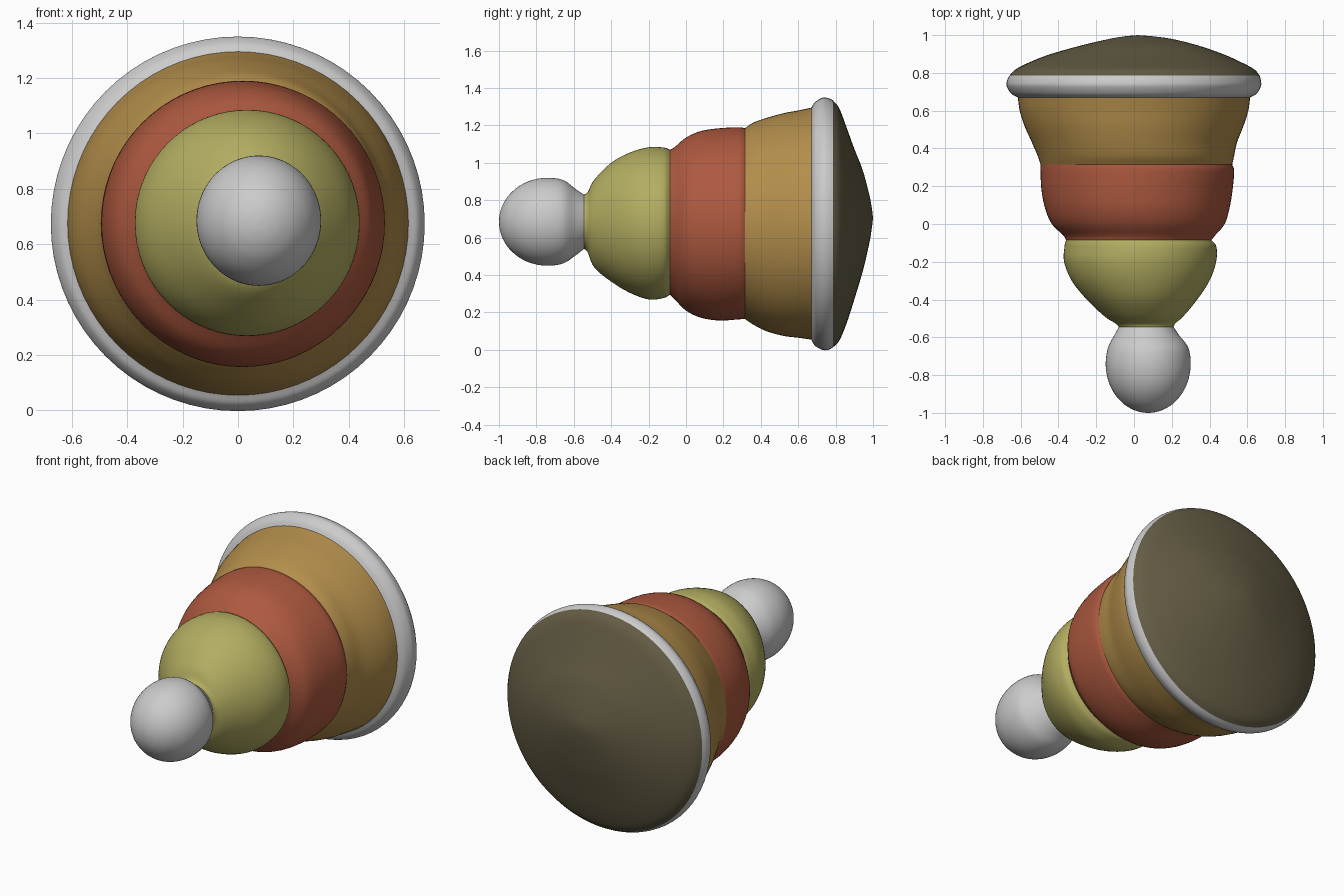
import bpy, bmesh, math
from mathutils import Vector

if "Cube" in bpy.data.objects:
    bpy.data.objects.remove(bpy.data.objects["Cube"])

SEG, SUB = 72, 5


def material(name, rgb):
    m = bpy.data.materials.new(name)
    m.diffuse_color = (*rgb, 1)
    m.use_nodes = True
    m.node_tree.nodes["Principled BSDF"].inputs["Base Color"].default_value = m.diffuse_color
    return m


def spline(pts):
    """Catmull-Rom smoothing of the section list."""
    v = [Vector(p) for p in pts]
    v = [2 * v[0] - v[1]] + v + [2 * v[-1] - v[-2]]
    out = []
    for i in range(1, len(v) - 2):
        a, b, c, d = v[i - 1:i + 3]
        for k in range(SUB):
            t = k / SUB
            out.append(0.5 * (2 * b + (c - a) * t + (2 * a - 5 * b + 4 * c - d) * t * t
                              + (3 * b - a - 3 * c + d) * t ** 3))
    return out + [v[-2]]


def loft(name, sections, mat=None, cap_start=None, cap_end=None):
    """Skin elliptical sections (y, x_min, x_max, z_min, z_max) along y."""
    bm = bmesh.new()
    rings = []
    for y, x0, x1, z0, z1 in spline(sections):
        ring = []
        for i in range(SEG):
            a = 2 * math.pi * i / SEG
            ring.append(bm.verts.new(((x0 + x1) / 2 + (x1 - x0) / 2 * math.cos(a), y,
                                      (z0 + z1) / 2 + (z1 - z0) / 2 * math.sin(a))))
        rings.append(ring)
    for r, s in zip(rings, rings[1:]):
        for i in range(SEG):
            j = (i + 1) % SEG
            bm.faces.new((r[i], r[j], s[j], s[i]))
    for tip, ring, flip in ((cap_start, rings[0], True), (cap_end, rings[-1], False)):
        if tip:
            c = bm.verts.new(tip)
            for i in range(SEG):
                j = (i + 1) % SEG
                bm.faces.new((ring[j], ring[i], c) if flip else (ring[i], ring[j], c))
    # Rings run so that these faces point inward or outward consistently; orient outward
    sample = bm.faces[:] if not bm.faces.ensure_lookup_table() else None
    f = sample[0]
    f.normal_update()
    mid = sum((v.co for v in rings[0]), Vector()) / SEG
    d = f.calc_center_median() - mid
    d.y = 0
    if f.normal.dot(d) < 0:
        bmesh.ops.reverse_faces(bm, faces=bm.faces[:])
    for f in bm.faces:
        f.smooth = True
    me = bpy.data.meshes.new(name)
    bm.to_mesh(me)
    bm.free()
    ob = bpy.data.objects.new(name, me)
    bpy.context.collection.objects.link(ob)
    if mat:
        me.materials.append(mat)
    return ob


yellow = material("yellow", (0.45, 0.42, 0.12))
red = material("red", (0.42, 0.10, 0.05))
orange = material("orange", (0.45, 0.27, 0.07))
dark = material("dark_olive", (0.13, 0.11, 0.06))

# Sections shared by neighbouring parts
NECK = (-0.545, -0.08, 0.21, 0.54, 0.83)
GROOVE_1 = (-0.085, -0.36, 0.41, 0.295, 1.07)
GROOVE_2 = (0.315, -0.495, 0.52, 0.165, 1.185)
RIM_START = (0.67, -0.615, 0.615, 0.055, 1.295)
RIM_END = (0.785, -0.66, 0.665, 0.012, 1.335)

# Small knob at the tip: rounded front, pinched toward the neck
knob = [(-0.74 - 0.26 * math.cos(t), 0.075 - 0.225 * math.sin(t), 0.075 + 0.225 * math.sin(t),
         0.685 - 0.235 * math.sin(t), 0.685 + 0.235 * math.sin(t))
        for t in (0.05, 0.2, 0.4, 0.65, 0.95, 1.25, 1.57, 1.9)]
knob += [(-0.59, -0.105, 0.24, 0.505, 0.86), NECK]
loft("tip_knob", knob, cap_start=(0.075, -1.0, 0.685))

# Yellow rounded tier
loft("small_tier", [NECK, (-0.525, -0.10, 0.22, 0.52, 0.845), (-0.49, -0.155, 0.26, 0.44, 0.91),
                    (-0.40, -0.25, 0.335, 0.365, 1.0), (-0.30, -0.33, 0.40, 0.305, 1.055),
                    (-0.20, -0.37, 0.435, 0.27, 1.083), (-0.12, -0.368, 0.436, 0.277, 1.082),
                    GROOVE_1], yellow)

# Red tier
loft("middle_tier", [GROOVE_1, (-0.06, -0.375, 0.43, 0.27, 1.085), (0.0, -0.435, 0.48, 0.21, 1.135),
                     (0.08, -0.47, 0.505, 0.172, 1.17), (0.18, -0.49, 0.522, 0.157, 1.185),
                     (0.28, -0.495, 0.53, 0.163, 1.19), GROOVE_2], red)

# Orange flared tier
loft("large_tier", [GROOVE_2, (0.36, -0.51, 0.53, 0.135, 1.215), (0.43, -0.54, 0.545, 0.10, 1.24),
                    (0.52, -0.58, 0.58, 0.075, 1.265), (0.60, -0.605, 0.605, 0.065, 1.28),
                    RIM_START], orange)

# Grey rolled rim
loft("base_rim", [RIM_START, (0.69, -0.65, 0.65, 0.022, 1.325), (0.73, -0.674, 0.672, 0.0, 1.348),
                  (0.76, -0.672, 0.672, 0.0, 1.346), RIM_END])

# Dark domed base
loft("base_cap", [RIM_END, (0.82, -0.625, 0.635, 0.05, 1.29), (0.86, -0.545, 0.56, 0.145, 1.185),
                  (0.90, -0.44, 0.47, 0.27, 1.075), (0.945, -0.28, 0.34, 0.42, 0.96),
                  (0.98, -0.13, 0.20, 0.57, 0.83), (0.995, -0.04, 0.09, 0.66, 0.75)],
     dark, cap_end=(0.02, 1.0, 0.705))
